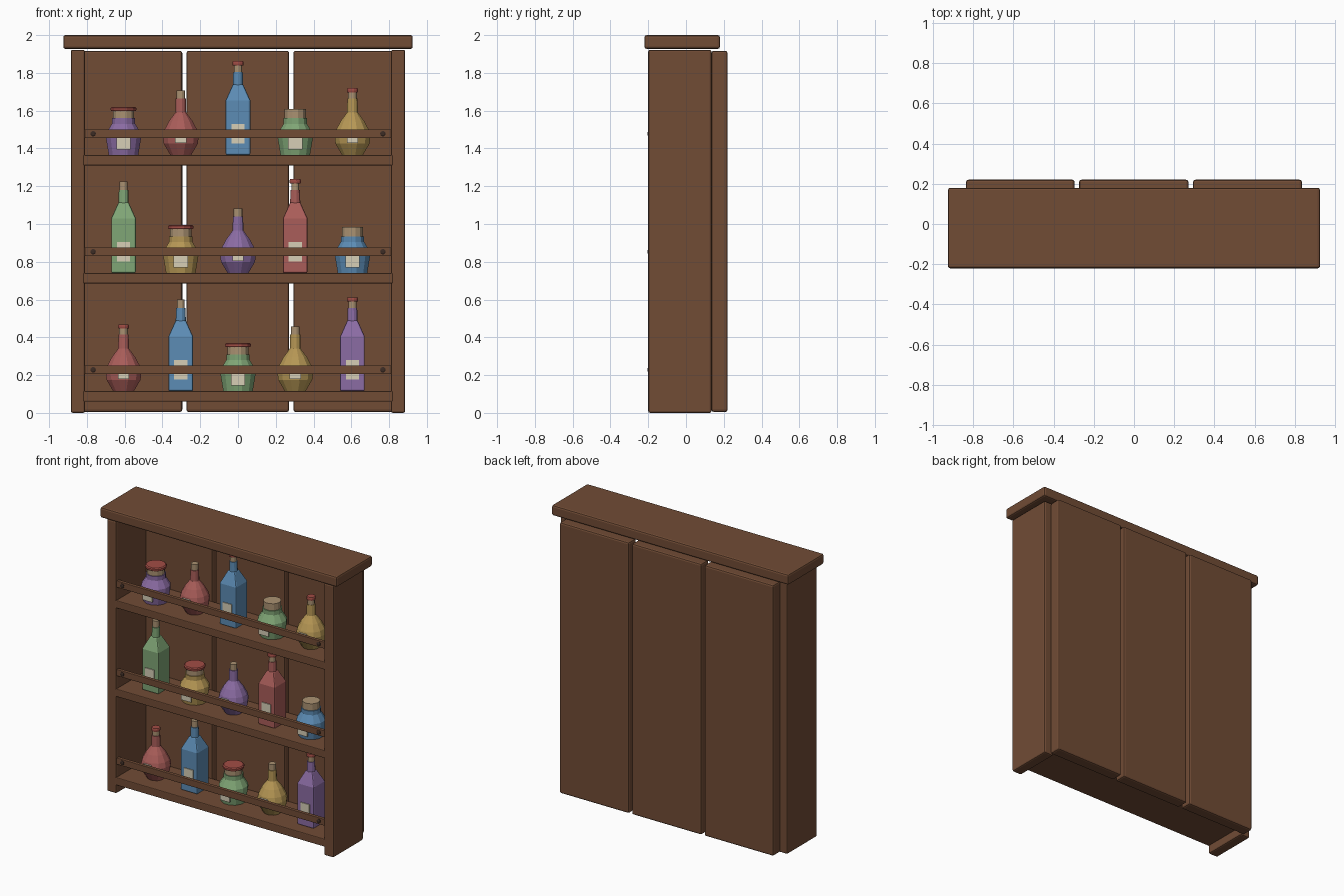
import bpy
import bmesh
import math

cube = bpy.data.objects.get("Cube")
if cube:
    bpy.data.objects.remove(cube, do_unlink=True)


def make_material(name, rgb):
    mat = bpy.data.materials.new(name)
    mat.use_nodes = True
    color = (*rgb, 1)
    mat.diffuse_color = color
    mat.node_tree.nodes["Principled BSDF"].inputs["Base Color"].default_value = color
    return mat


WOOD = make_material("brown wood", (.165, .072, .036))
CORK = make_material("cork", (.41, .29, .17))
PAPER = make_material("label paper", (.68, .62, .47))
WAX = make_material("red wax", (.36, .075, .06))
IRON = make_material("dark nail", (.045, .025, .018))
GLASS = {
    "red": make_material("red glass", (.40, .11, .10)),
    "blue": make_material("blue glass", (.107, .262, .46)),
    "green": make_material("green glass", (.215, .38, .18)),
    "yellow": make_material("yellow glass", (.47, .31, .09)),
    "purple": make_material("purple glass", (.26, .15, .37)),
}


def add_object(name, bm, mat, bevel=0):
    bmesh.ops.recalc_face_normals(bm, faces=bm.faces)
    mesh = bpy.data.meshes.new(name)
    bm.to_mesh(mesh)
    bm.free()
    mesh.materials.append(mat)
    obj = bpy.data.objects.new(name, mesh)
    bpy.context.collection.objects.link(obj)
    if bevel:
        mod = obj.modifiers.new("soft edges", "BEVEL")
        mod.width = bevel
        mod.segments = 2
        mod.limit_method = "ANGLE"
    return obj


def box(name, x, y, z, mat, bevel=0):
    """Box given by its (low, high) range on each axis."""
    bm = bmesh.new()
    bmesh.ops.create_cube(bm, size=1)
    for v in bm.verts:
        v.co = [lo + (c + .5) * (hi - lo) for c, (lo, hi) in zip(v.co, (x, y, z))]
    return add_object(name, bm, mat, bevel)


def lathe(name, profile, sides, place, mat, bevel=0):
    """Closed turned shape; profile is (apothem, height), one flat faces front."""
    bm = bmesh.new()
    rings = []
    for r, h in profile:
        r /= math.cos(math.pi / sides)
        ring = []
        for i in range(sides):
            a = 2 * math.pi * (i + .5) / sides - math.pi / 2
            ring.append(bm.verts.new((r * math.cos(a), r * math.sin(a), h)))
        rings.append(ring)
    for low, high in zip(rings, rings[1:]):
        for i in range(sides):
            j = (i + 1) % sides
            bm.faces.new((low[i], low[j], high[j], high[i]))
    bm.faces.new(rings[0])
    bm.faces.new(rings[-1])
    obj = add_object(name, bm, mat, bevel)
    obj.location = place
    return obj


# Cabinet: cap, sides and back boards
box("top_cap", (-.925, .925), (-.22, .18), (1.927, 2), WOOD, .012)
for side, s in (("left", 1), ("right", -1)):
    box(side + "_side", sorted((s * .81, s * .885)), (-.2, .135), (0, 1.922), WOOD, .01)
for name, x in (("right", (-.835, -.295)), ("middle", (-.273, .271)), ("left", (.293, .835))):
    box(name + "_back_board", x, (.135, .22), (.005, 1.917), WOOD, .012)

# Bottle shapes: body profile, neck top, cork radius and height, label
SHAPES = {
    "square": dict(
        sides=4, body=[(.065, 0), (.065, .29), (.027, .375)],
        neck=[(.027, .37), (.025, .44)], cork=(.021, .485), cap=.03,
        label=(.035, .062, .165), front=.065),
    "flask": dict(
        sides=12, body=[(.055, 0), (.09, .06), (.095, .1), (.086, .135), (.062, .18), (.029, .225)],
        neck=[(.029, .22), (.027, .3)], cork=(.023, .342), cap=.029,
        label=(.03, .065, .125), front=.094),
    "jar": dict(
        sides=12, body=[(.078, 0), (.093, .09), (.092, .115), (.062, .165)],
        neck=[(.062, .16), (.062, .195)], cork=(.056, .243), cap=.068,
        label=(.038, .03, .105), front=.092),
}
DEPTH = -.05


def bottle(name, kind, color, capped, x, z):
    shape = SHAPES[kind]
    place = (x, DEPTH, z)
    soft = .008 if kind == "square" else 0
    lathe(name + "_body", shape["body"], shape["sides"], place, GLASS[color], soft)
    lathe(name + "_neck", shape["neck"], 12, place, GLASS[color])
    r, top = shape["cork"]
    lathe(name + "_cork", [(r, shape["neck"][-1][1] - .01), (r, top)], 12, place, CORK)
    if capped:
        c = shape["cap"]
        lathe(name + "_wax_cap", [(c * .95, top - .01), (c, top - .003), (c, top + .006), (c * .9, top + .012)],
              12, place, WAX)
    half, low, high = shape["label"]
    front = DEPTH - shape["front"]
    box(name + "_label", (x - half, x + half), (front - .006, front + .003),
        (z + low, z + high), PAPER)


# Shelves with their rails, nails and bottles, from the bottom up
ROWS = [
    ("lower", .115, [("flask", "red", True), ("square", "blue", False), ("jar", "green", True),
                     ("flask", "yellow", False), ("square", "purple", True)]),
    ("middle", .74, [("square", "green", False), ("jar", "yellow", True), ("flask", "purple", False),
                     ("square", "red", True), ("jar", "blue", False)]),
    ("upper", 1.365, [("jar", "purple", True), ("flask", "red", False), ("square", "blue", True),
                      ("jar", "green", False), ("flask", "yellow", True)]),
]
for row, z, bottles in ROWS:
    box(row + "_shelf", (-.82, .82), (-.2, .14), (z - .055, z), WOOD, .005)
    box(row + "_rail", (-.812, .812), (-.195, -.17), (z + .09, z + .136), WOOD, .003)
    for side, s in (("left", 1), ("right", -1)):
        nail = lathe(f"{row}_{side}_nail", [(.014, 0), (.014, .006), (.008, .01)], 10,
                     (s * .767, -.193, z + .113), IRON)
        nail.rotation_euler.x = math.pi / 2
    for i, (kind, color, capped) in enumerate(bottles):
        bottle(f"{row}_{color}_{kind}", kind, color, capped, (i - 2) * .303, z)
